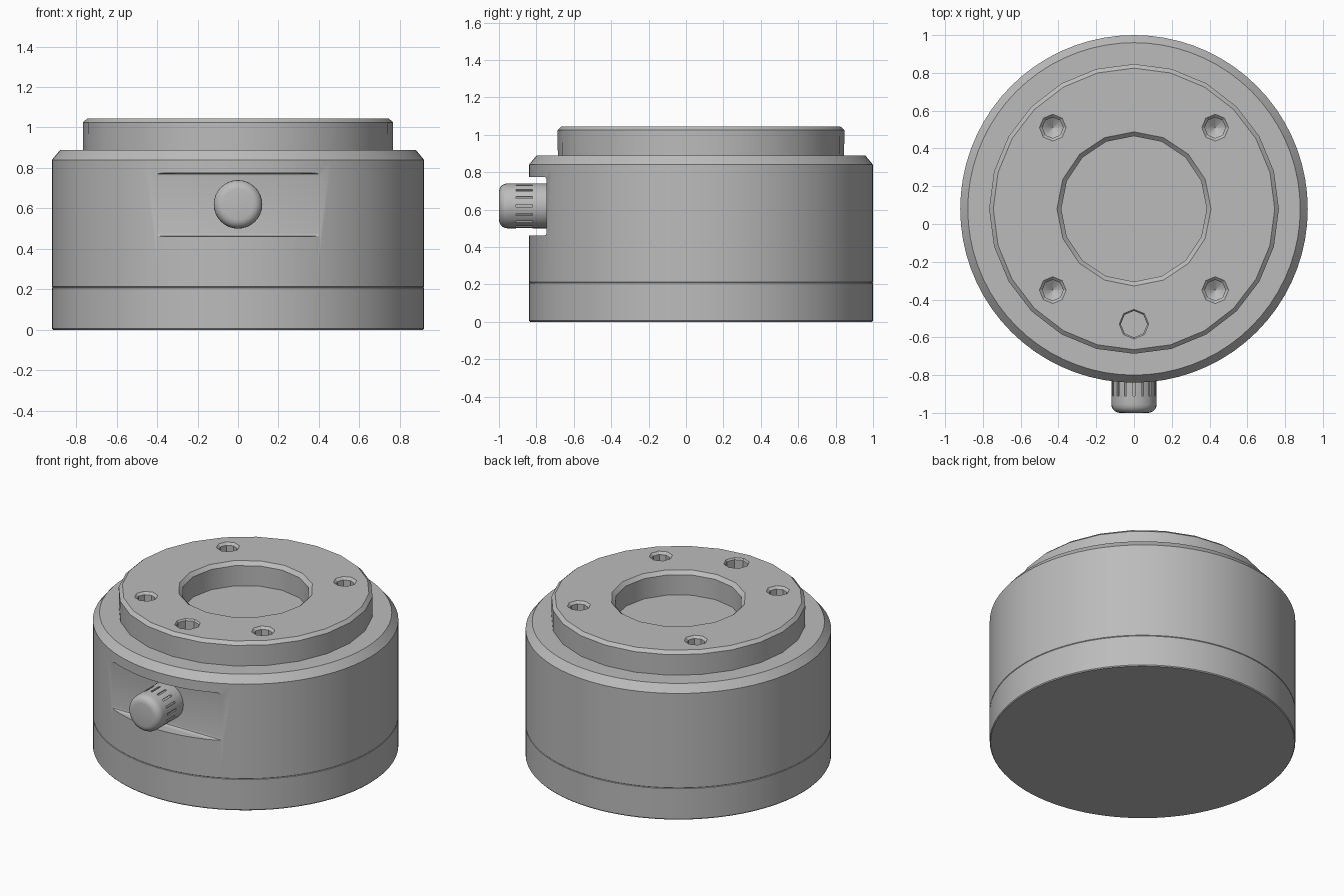
import bpy, bmesh
from math import sin, cos, pi, radians
from mathutils import Matrix, Vector

if "Cube" in bpy.data.objects:
    bpy.data.objects.remove(bpy.data.objects["Cube"], do_unlink=True)

GREY = (0.5, 0.5, 0.5, 1)
metal = bpy.data.materials.new("plain grey metal")
metal.use_nodes = True
metal.diffuse_color = GREY
metal.node_tree.nodes["Principled BSDF"].inputs["Base Color"].default_value = GREY

AXIS_Y = 0.08  # the round housing sits behind the knob


def add_object(name, bm):
    bmesh.ops.recalc_face_normals(bm, faces=bm.faces)
    mesh = bpy.data.meshes.new(name)
    bm.to_mesh(mesh)
    bm.free()
    mesh.materials.append(metal)
    obj = bpy.data.objects.new(name, mesh)
    bpy.context.collection.objects.link(obj)
    return obj


def lathe(name, profile, sides, x=0, y=AXIS_Y):
    """Closed solid turned around a vertical axis from (radius, z) points."""
    bm = bmesh.new()
    rings = [[bm.verts.new((x + r * cos(2 * pi * i / sides),
                            y + r * sin(2 * pi * i / sides), z))
              for i in range(sides)] for r, z in profile]
    for low, high in zip(rings, rings[1:]):
        for i in range(sides):
            j = (i + 1) % sides
            bm.faces.new((low[i], low[j], high[j], high[i]))
    bm.faces.new(rings[0][::-1])
    bm.faces.new(rings[-1])
    return add_object(name, bm)


def box(name, size, matrix):
    bm = bmesh.new()
    bmesh.ops.create_cube(bm, size=1, matrix=matrix @ Matrix.Diagonal((*size, 1)))
    return add_object(name, bm)


def activate(obj):
    bpy.ops.object.select_all(action="DESELECT")
    obj.select_set(True)
    bpy.context.view_layer.objects.active = obj


def cut(target, cutter):
    cutter.hide_render = True
    activate(target)
    mod = target.modifiers.new("cut", "BOOLEAN")
    mod.operation, mod.object, mod.solver = "DIFFERENCE", cutter, "EXACT"
    bpy.ops.object.modifier_apply(modifier=mod.name)
    bpy.data.objects.remove(cutter, do_unlink=True)


def smooth(obj):
    activate(obj)
    bpy.ops.object.shade_smooth_by_angle(angle=radians(30))


# Lower base and main housing, meeting at a fine seam
base = lathe("base", [(0.915, 0), (0.92, 0.006), (0.92, 0.207), (0.917, 0.21)], 72)
housing = lathe("housing", [(0.917, 0.21), (0.92, 0.213), (0.92, 0.84), (0.88, 0.888)], 72)

# Flat slot across the front of the housing, with softened inner corners
slot = box("slot_cutter", (1.3, 0.4, 0.315), Matrix.Translation((0, -0.945, 0.618)))
activate(slot)
bevel = slot.modifiers.new("bevel", "BEVEL")
bevel.width, bevel.segments = 0.015, 2
bpy.ops.object.modifier_apply(modifier=bevel.name)
cut(housing, slot)

# Raised mounting flange with open bore; the housing top forms the bore floor
flange = lathe("mounting_flange", [(0.765, 0.86), (0.767, 1.025), (0.745, 1.045)], 24)
cut(flange, lathe("bore_cutter", [(0.385, 0.8), (0.385, 1.022), (0.41, 1.047), (0.41, 1.1)], 16))

# Four countersunk screw holes with drilled points
for sx in (-1, 1):
    for sy in (-1, 1):
        cut(flange, lathe("screw_hole_cutter",
                          [(0.002, 0.91), (0.055, 0.95), (0.055, 1.03), (0.073, 1.047), (0.073, 1.1)],
                          8, 0.43 * sx, AXIS_Y + 0.43 * sy))

# Flat-bottomed locating hole
cut(flange, lathe("pin_hole_cutter",
                  [(0.07, 0.95), (0.07, 1.035), (0.08, 1.047), (0.08, 1.1)], 8, 0, -0.53))

# Knob with a rounded end and short grip grooves, built upright then laid forward
R, FILLET, LENGTH = 0.12, 0.045, 0.26
profile = [(R, 0)] + [(R - FILLET + FILLET * cos(a), LENGTH - FILLET + FILLET * sin(a))
                      for a in (i * pi / 10 for i in range(6))]
knob = lathe("knob", profile, 32, 0, 0)
for i in range(16):
    turn = Matrix.Rotation(2 * pi * i / 16, 4, "Z")
    cut(knob, box("groove_cutter", (0.02, 0.012, 0.09),
                  turn @ Matrix.Translation((R, 0, 0.125))))
knob.data.transform(Matrix.Translation(Vector((0, LENGTH - 1, 0.62)))
                    @ Matrix.Rotation(radians(90), 4, "X"))

for part in (base, housing, flange, knob):
    smooth(part)
